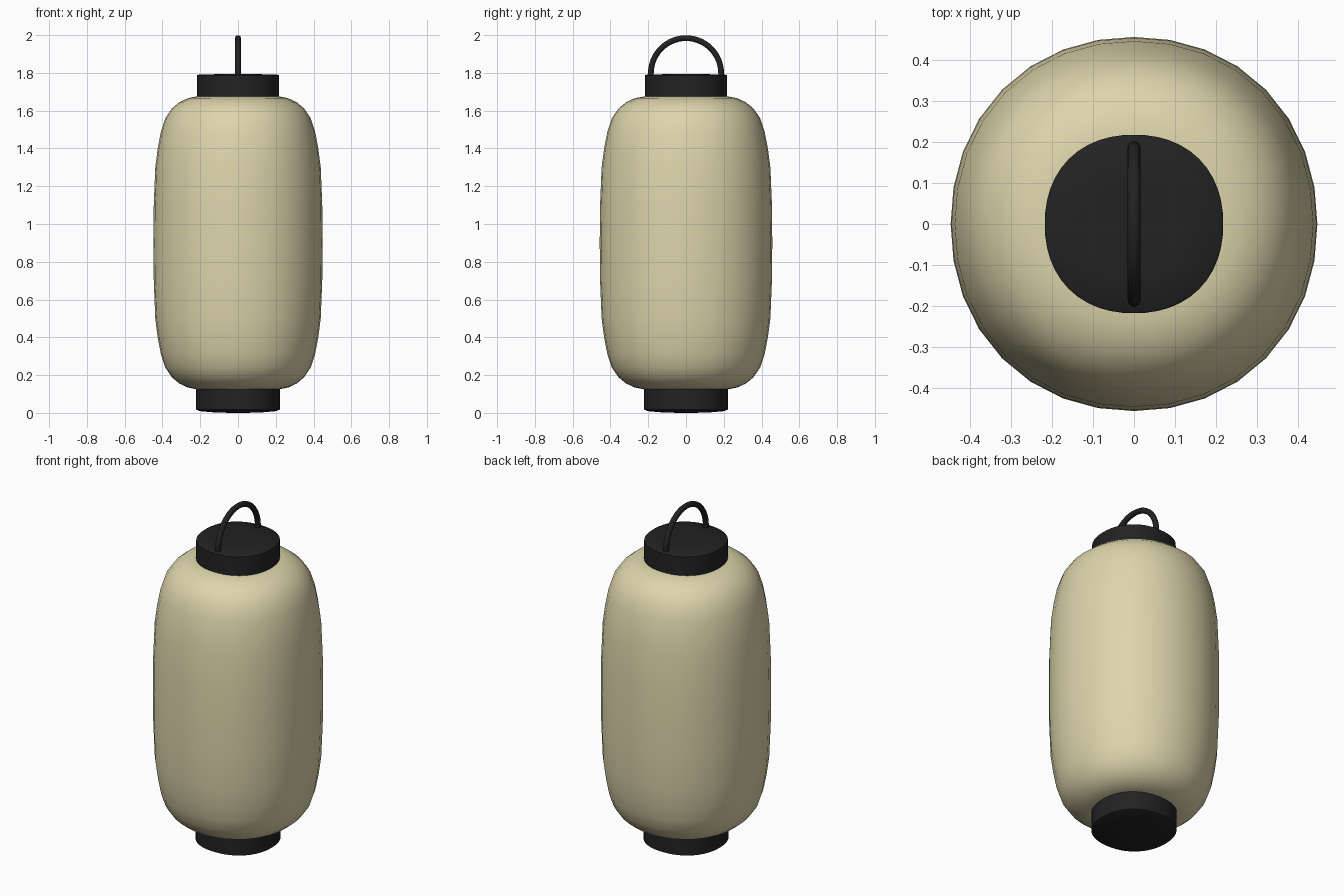
import bpy, bmesh, math

cube = bpy.data.objects.get("Cube")
if cube:
    bpy.data.objects.remove(cube, do_unlink=True)


def material(name, rgb):
    mat = bpy.data.materials.new(name)
    mat.use_nodes = True
    mat.diffuse_color = (*rgb, 1)
    bsdf = mat.node_tree.nodes["Principled BSDF"]
    bsdf.inputs["Base Color"].default_value = (*rgb, 1)
    bsdf.inputs["Roughness"].default_value = 0.8
    return mat


cream = material("cream paper", (0.73, 0.665, 0.41))
black = material("black lacquer", (0.016, 0.016, 0.016))


def smooth(obj, angle):
    bpy.ops.object.select_all(action="DESELECT")
    obj.select_set(True)
    bpy.context.view_layer.objects.active = obj
    bpy.ops.object.shade_smooth_by_angle(angle=math.radians(angle))


def lathe(name, profile, sides, power, mat, y_scale=1.0):
    """Sweep (radius, z) points, bottom to top, round a slightly squared circle."""
    bm = bmesh.new()
    rings = []
    for r, z in profile:
        ring = []
        for i in range(sides):
            a = math.tau * i / sides
            c, s = math.cos(a), math.sin(a)
            k = r / (abs(c) ** power + abs(s) ** power) ** (1 / power)
            ring.append(bm.verts.new((k * c, k * s * y_scale, z)))
        rings.append(ring)
    for low, high in zip(rings, rings[1:]):
        for i in range(sides):
            j = (i + 1) % sides
            bm.faces.new((low[i], low[j], high[j], high[i]))
    bm.faces.new(rings[0][::-1])
    bm.faces.new(rings[-1])
    mesh = bpy.data.meshes.new(name)
    bm.to_mesh(mesh)
    bm.free()
    obj = bpy.data.objects.new(name, mesh)
    bpy.context.collection.objects.link(obj)
    mesh.materials.append(mat)
    smooth(obj, 40)
    return obj


# Paper shade: half profile mirrored about its middle height
MID = 0.9
half = [(0.448, 0), (0.446, 0.2), (0.438, 0.4), (0.425, 0.5), (0.408, 0.59),
        (0.385, 0.66), (0.35, 0.712), (0.31, 0.745), (0.265, 0.766),
        (0.22, 0.775), (0.1, 0.777)]
profile = [(r, MID - h) for r, h in half[:0:-1]] + [(r, MID + h) for r, h in half]
lathe("paper_shade", profile, 32, 2.1, cream, 1.02)

# Top and bottom caps
lathe("top_cap", [(0.218, 1.66), (0.218, 1.786), (0.213, 1.79),
                  (0.12, 1.793), (0.03, 1.795)], 48, 2.2, black)
lathe("bottom_cap", [(0.03, 0), (0.12, 0.002), (0.2, 0.009), (0.222, 0.018),
                     (0.223, 0.135)], 48, 2.2, black)

# Carrying handle: bent wire with straight feet sunk into the top cap
R, WIRE, BASE = 0.186, 0.016, 1.798
path = [(-R, 1.775)]
path += [(-R * math.cos(math.pi * i / 28), BASE + R * math.sin(math.pi * i / 28))
         for i in range(29)]
path += [(R, 1.775)]
curve = bpy.data.curves.new("handle", "CURVE")
curve.dimensions = "3D"
curve.bevel_depth = WIRE
curve.bevel_resolution = 3
curve.use_fill_caps = True
spline = curve.splines.new("POLY")
spline.points.add(len(path) - 1)
for point, (y, z) in zip(spline.points, path):
    point.co = (0, y, z, 1)
curve.materials.append(black)
handle = bpy.data.objects.new("handle", curve)
bpy.context.collection.objects.link(handle)
bpy.ops.object.select_all(action="DESELECT")
handle.select_set(True)
bpy.context.view_layer.objects.active = handle
bpy.ops.object.convert(target="MESH")
smooth(bpy.context.view_layer.objects.active, 50)
